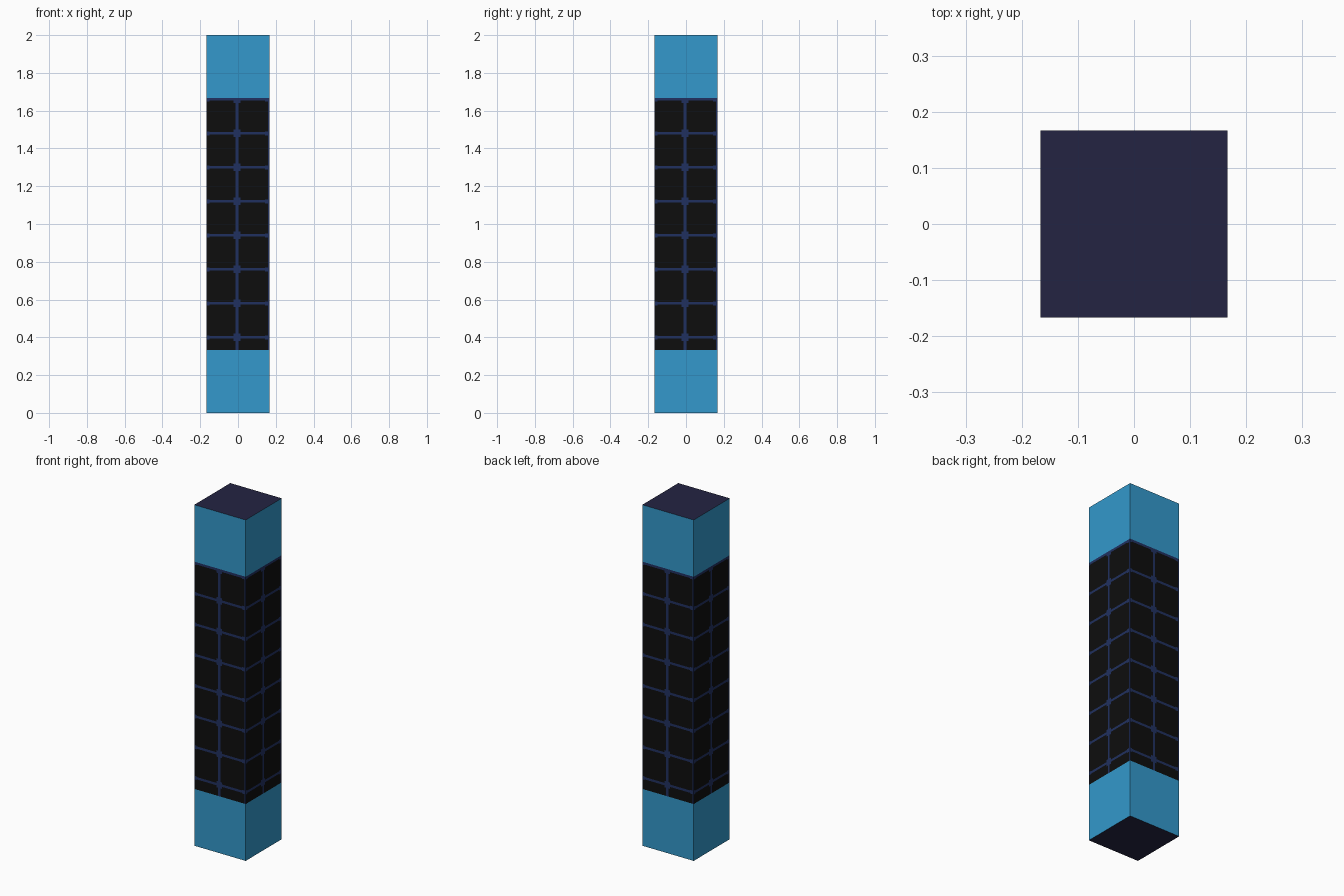
import bpy, bmesh, math
from mathutils import Matrix

if "Cube" in bpy.data.objects:
    bpy.data.objects.remove(bpy.data.objects["Cube"])

H = 1 / 6            # half width of the tower
Z0, Z1 = 1 / 3, 5 / 3  # limits of the dark middle section


def srgb(hexcode):
    vals = [int(hexcode[i:i + 2], 16) / 255 for i in (0, 2, 4)]
    return [v / 12.92 if v <= 0.04045 else ((v + 0.055) / 1.055) ** 2.4 for v in vals] + [1]


def material(name, hexcode):
    m = bpy.data.materials.new(name)
    m.diffuse_color = srgb(hexcode)
    m.use_nodes = True
    m.node_tree.nodes["Principled BSDF"].inputs["Base Color"].default_value = m.diffuse_color
    return m


BLUE = material("sky_blue", "3399CC")
BLACK = material("near_black", "0D0D0D")
NAVY = material("navy_trim", "203060")
CAP = material("dark_indigo", "242442")


def make_object(name, bm, mats):
    bmesh.ops.remove_doubles(bm, verts=bm.verts, dist=1e-5)
    bmesh.ops.recalc_face_normals(bm, faces=bm.faces)
    me = bpy.data.meshes.new(name)
    bm.to_mesh(me)
    bm.free()
    for m in mats:
        me.materials.append(m)
    ob = bpy.data.objects.new(name, me)
    bpy.context.collection.objects.link(ob)
    return ob


# End blocks: blue sides, indigo top and bottom
def end_block(name, z0, z1):
    bm = bmesh.new()
    bmesh.ops.create_cube(bm, size=1, matrix=Matrix.Translation((0, 0, (z0 + z1) / 2))
                          @ Matrix.Diagonal((2 * H, 2 * H, z1 - z0, 1)))
    ob = make_object(name, bm, [BLUE, CAP])
    for p in ob.data.polygons:
        p.material_index = 1 if abs(p.normal.z) > 0.5 else 0


end_block("lower_block", 0, Z0)
end_block("upper_block", Z1, 2)

# Middle section: four flat sides cut into cells, navy trim chosen by position
SHIFT = -0.005
ROWS = [0.40 + 0.18 * i for i in range(8)]
LINE, HUB, BAR, NUB = 0.007, 0.019, 0.007, 0.011


def is_trim(u, z):
    c = abs(u - SHIFT)
    dz = min(abs(z - r) for r in ROWS)
    return (c < BAR or dz < LINE or (c < HUB and dz < HUB)
            or u > H - 0.009 or u < -H + 0.003
            or (c > 0.147 and dz < NUB))


us = sorted([-H, H, -H + 0.003, H - 0.009]
            + [SHIFT + s * w for s in (-1, 1) for w in (BAR, HUB, 0.147)])
zs = {Z0, Z1}
for r in ROWS:
    zs |= {z for w in (LINE, HUB, NUB) for z in (r - w, r + w) if Z0 < z < Z1}
zs = sorted(zs)

bm = bmesh.new()
for k in range(4):
    rot = Matrix.Rotation(k * math.pi / 2, 4, 'Z')
    grid = [[bm.verts.new(rot @ Matrix.Translation((u, -H, z)).to_translation()) for u in us] for z in zs]
    for j in range(len(zs) - 1):
        for i in range(len(us) - 1):
            f = bm.faces.new((grid[j][i], grid[j][i + 1], grid[j + 1][i + 1], grid[j + 1][i]))
            f.material_index = int(is_trim((us[i] + us[i + 1]) / 2, (zs[j] + zs[j + 1]) / 2))
make_object("middle_column", bm, [BLACK, NAVY])
